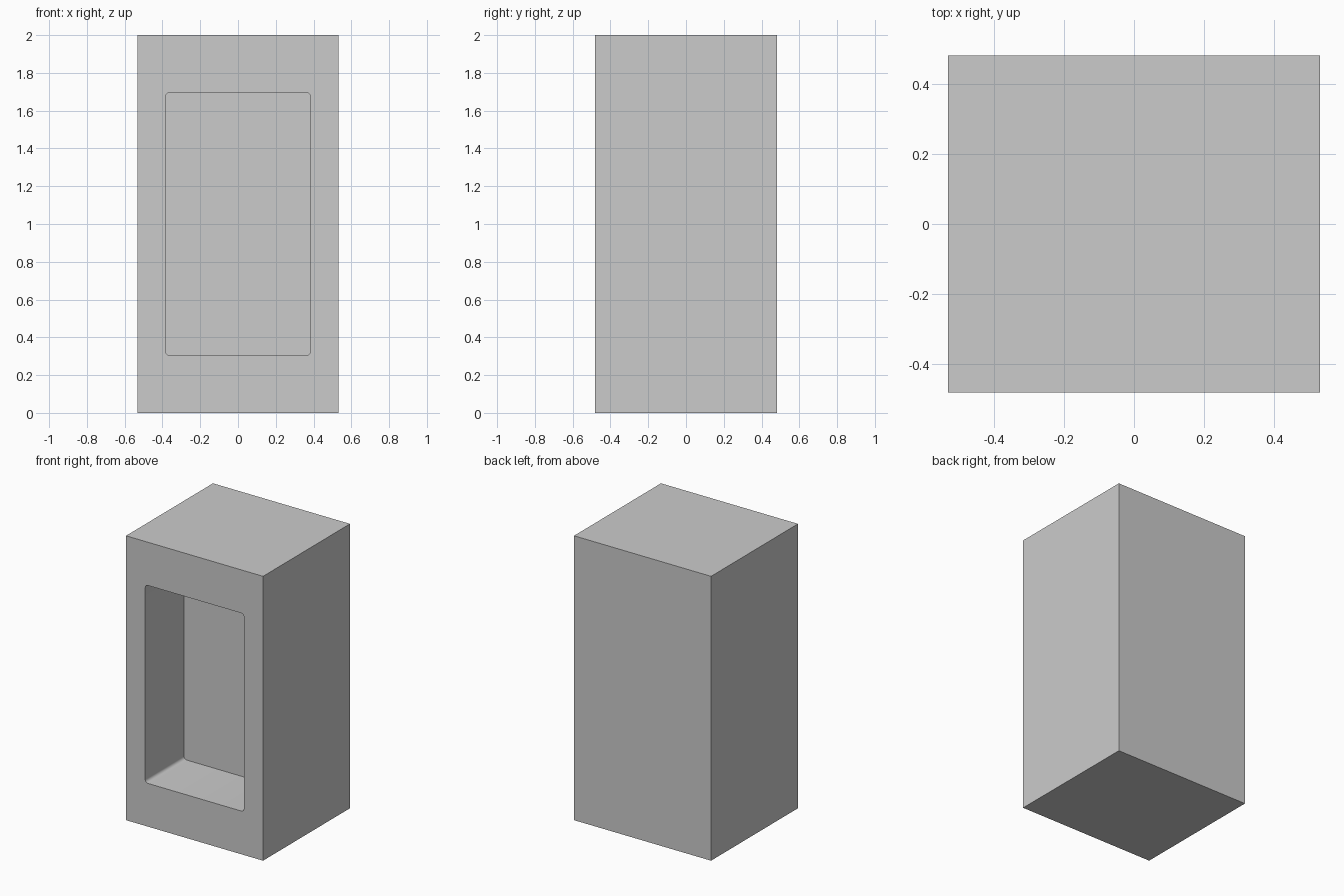
import bpy, bmesh
from mathutils import Matrix, Vector

if "Cube" in bpy.data.objects:
    bpy.data.objects.remove(bpy.data.objects["Cube"])

WIDTH, DEPTH, HEIGHT = 1.066, 0.966, 2.0
OPEN_W, OPEN_H, POCKET = 0.768, 1.392, 0.43
RADIUS = 0.022


def box(name, size, centre, round_y=0.0):
    """Box, optionally with the edges running along y rounded."""
    bm = bmesh.new()
    bmesh.ops.create_cube(bm, size=1, matrix=Matrix.LocRotScale(
        Vector(centre), None, Vector(size)))
    if round_y:
        edges = [e for e in bm.edges
                 if abs(e.verts[0].co.y - e.verts[1].co.y) > 1e-4]
        bmesh.ops.bevel(bm, geom=edges, offset=round_y, segments=5,
                        profile=0.5, affect='EDGES')
    mesh = bpy.data.meshes.new(name)
    bm.to_mesh(mesh)
    bm.free()
    obj = bpy.data.objects.new(name, mesh)
    bpy.context.collection.objects.link(obj)
    return obj


# Solid cabinet block
body = box("cabinet_body", (WIDTH, DEPTH, HEIGHT), (0, 0, HEIGHT / 2))

# Rounded recess cut into the front face
overshoot = 0.1
cutter = box("recess_cutter", (OPEN_W, POCKET + overshoot, OPEN_H),
             (0, -DEPTH / 2 + (POCKET - overshoot) / 2, HEIGHT / 2), RADIUS)
cutter.hide_render = True
cutter.hide_set(True)

cut = body.modifiers.new("front_recess", 'BOOLEAN')
cut.operation = 'DIFFERENCE'
cut.solver = 'EXACT'
cut.object = cutter

# Smooth rounded corners, sharp everywhere else
bpy.context.view_layer.objects.active = body
body.select_set(True)
bpy.ops.object.modifier_apply(modifier=cut.name)
bpy.data.objects.remove(cutter)
bpy.ops.object.shade_smooth_by_angle(angle=0.6)
